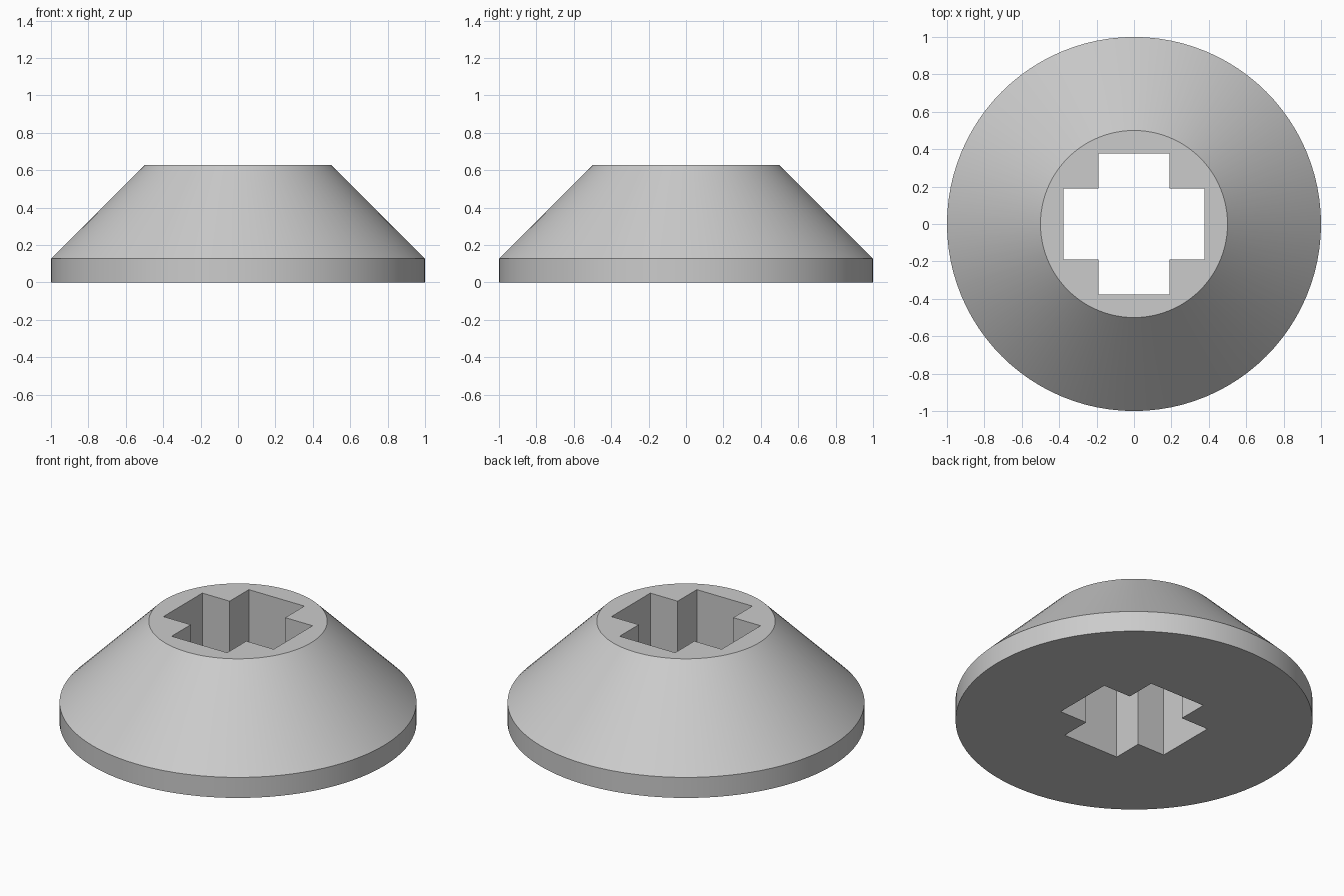
import bpy
import bmesh
import math

cube = bpy.data.objects.get("Cube")
if cube:
    bpy.data.objects.remove(cube, do_unlink=True)

SEGMENTS = 96
RIM_R, TOP_R = 1.0, 0.5
RIM_Z, TOP_Z = 0.127, 0.627
ARM_W, ARM_L = 0.19, 0.377   # half width and half length of the cross arms

# Material
grey = bpy.data.materials.new("light_grey")
grey.use_nodes = True
colour = (0.6, 0.6, 0.6, 1.0)
grey.diffuse_color = colour
grey.node_tree.nodes["Principled BSDF"].inputs["Base Color"].default_value = colour

bm = bmesh.new()


def ring(points, z):
    """Closed loop of vertices at height z."""
    return [bm.verts.new((x, y, z)) for x, y in points]


def bridge(lower, upper):
    """Wall of quads between two matching loops."""
    n = len(lower)
    for i in range(n):
        j = (i + 1) % n
        bm.faces.new((lower[i], lower[j], upper[j], upper[i]))


def circle(radius):
    step = math.tau / SEGMENTS
    return [(radius * math.cos(i * step), radius * math.sin(i * step))
            for i in range(SEGMENTS)]


def cap(outer, inner):
    """Flat face between the outer circle and the cross hole."""
    edges = [bm.edges.get((loop[i - 1], loop[i]))
             for loop in (outer, inner) for i in range(len(loop))]
    bmesh.ops.triangle_fill(bm, edges=edges, use_beauty=True)


# Cross outline: three corners per quarter turn
cross = []
x_dir, y_dir = 1, 0
for _ in range(4):
    for u, v in ((ARM_L, -ARM_W), (ARM_L, ARM_W), (ARM_W, ARM_W)):
        cross.append((u * x_dir - v * y_dir, u * y_dir + v * x_dir))
    x_dir, y_dir = -y_dir, x_dir

# Outer rim and cone
base, rim, top = (ring(circle(r), z) for r, z in
                  ((RIM_R, 0), (RIM_R, RIM_Z), (TOP_R, TOP_Z)))
bridge(base, rim)
bridge(rim, top)

# Cross-shaped hole through the middle
hole_base, hole_top = ring(cross, 0), ring(cross, TOP_Z)
bridge(hole_base, hole_top)

# Flat bottom and top
cap(base, hole_base)
cap(top, hole_top)
bmesh.ops.recalc_face_normals(bm, faces=bm.faces[:])

mesh = bpy.data.meshes.new("conical_bush")
bm.to_mesh(mesh)
bm.free()
mesh.materials.append(grey)
bush = bpy.data.objects.new("conical_bush", mesh)
bpy.context.collection.objects.link(bush)

# Smooth round walls with crisp edges
bpy.ops.object.select_all(action='DESELECT')
bush.select_set(True)
bpy.context.view_layer.objects.active = bush
bpy.ops.object.shade_smooth_by_angle(angle=math.radians(30))
